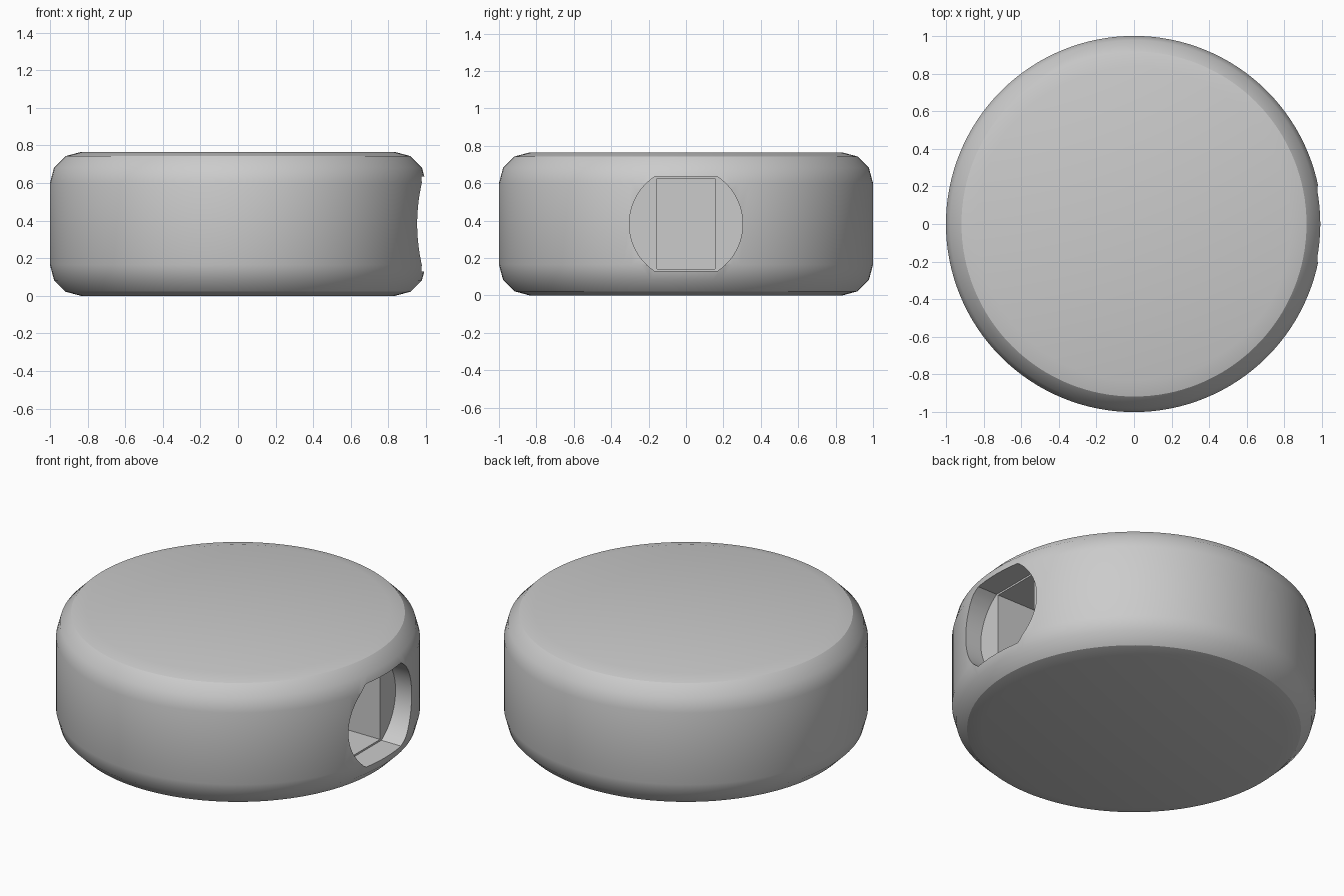
import bpy, bmesh, math
from math import radians, sin, cos, pi

HEIGHT = 0.765
MID = HEIGHT / 2

cube = bpy.data.objects.get("Cube")
if cube:
    bpy.data.objects.remove(cube, do_unlink=True)

grey = bpy.data.materials.new("light_grey")
grey.use_nodes = True
colour = (0.6, 0.6, 0.6, 1)
grey.diffuse_color = colour
grey.node_tree.nodes["Principled BSDF"].inputs["Base Color"].default_value = colour


def make_object(name, bm):
    bmesh.ops.recalc_face_normals(bm, faces=bm.faces)
    mesh = bpy.data.meshes.new(name)
    bm.to_mesh(mesh)
    bm.free()
    mesh.materials.append(grey)
    obj = bpy.data.objects.new(name, mesh)
    bpy.context.collection.objects.link(obj)
    return obj


def prism(name, outline, x0, x1):
    """Extrude a (y, z) outline along x."""
    bm = bmesh.new()
    face = bm.faces.new([bm.verts.new((x0, y, z)) for y, z in outline])
    new = bmesh.ops.extrude_face_region(bm, geom=[face])["geom"]
    moved = [v for v in new if isinstance(v, bmesh.types.BMVert)]
    bmesh.ops.translate(bm, verts=moved, vec=(x1 - x0, 0, 0))
    return make_object(name, bm)


def cut(target, cutter):
    mod = target.modifiers.new("cut", 'BOOLEAN')
    mod.operation = 'DIFFERENCE'
    mod.solver = 'EXACT'
    mod.object = cutter
    cutter.hide_render = True
    bpy.context.view_layer.objects.active = target
    bpy.ops.object.modifier_apply(modifier=mod.name)
    bpy.data.objects.remove(cutter, do_unlink=True)


# Round body with both rims rounded in three steps
bm = bmesh.new()
bmesh.ops.create_cone(bm, cap_ends=True, segments=128, radius1=1, radius2=1, depth=HEIGHT)
bmesh.ops.translate(bm, verts=bm.verts, vec=(0, 0, MID))
rims = [e for e in bm.edges if abs(e.verts[0].co.z - e.verts[1].co.z) < 0.01]
bmesh.ops.bevel(bm, geom=rims, offset=0.165, segments=3, profile=0.5, affect='EDGES')
body = make_object("round_body", bm)

# Shallow round recess with flat top and bottom
half = 0.2525
swing = math.asin(half / 0.303)
steps = 24
arc = [-swing + 2 * swing * i / steps for i in range(steps + 1)]
outline = [(0.303 * cos(a + turn), MID + 0.303 * sin(a + turn))
           for turn in (0, pi) for a in arc]
cut(body, prism("recess_cutter", outline, 0.845, 1.2))

# Deep rectangular shaft behind the recess
corners = [(sy * 0.154, MID + sz * 0.242) for sy, sz in ((-1, -1), (1, -1), (1, 1), (-1, 1))]
cut(body, prism("shaft_cutter", corners, 0.3, 1.2))

# Smooth shading with sharp cut edges and a crisp line round each cap
bm = bmesh.new()
bm.from_mesh(body.data)
for f in bm.faces:
    f.smooth = True
for e in bm.edges:
    angle = e.calc_face_angle(0)
    near_cap = all(abs(v.co.z - MID) > 0.33 for v in e.verts)
    e.smooth = not (angle > radians(35) or (near_cap and angle > radians(25)))
bm.to_mesh(body.data)
bm.free()
